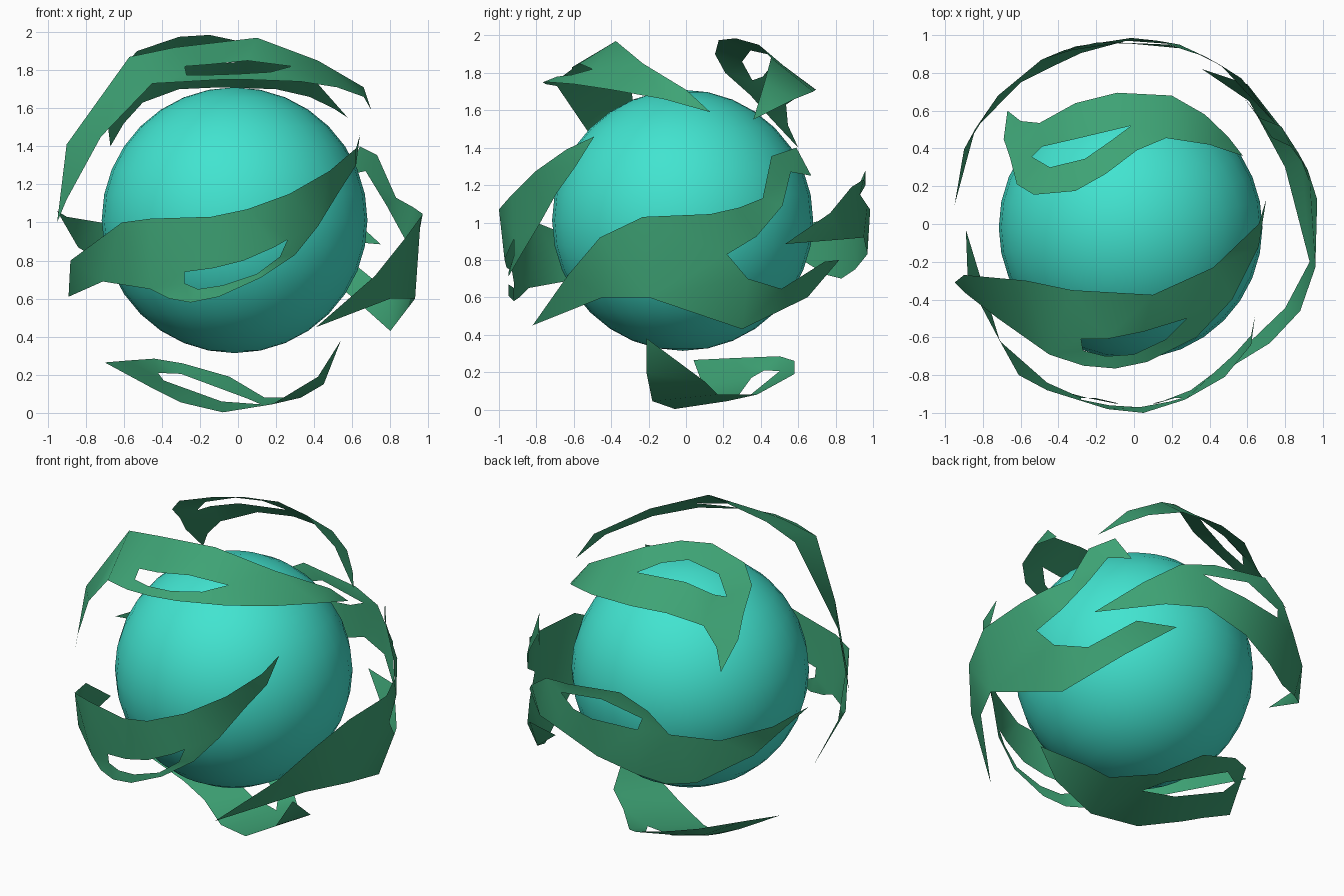
import bpy, bmesh, math
from mathutils import Vector
from mathutils.geometry import delaunay_2d_cdt

CENTRE = Vector((0, 0, 1))


def material(name, rgb):
    m = bpy.data.materials.new(name)
    m.diffuse_color = (*rgb, 1)
    return m


teal = material("teal", (0.054, 0.775, 0.631))
green = material("sea green", (0.048, 0.367, 0.178))


def inside(p, loops):
    """Even-odd test against an outline and its hole."""
    hit = False
    for lp in loops:
        for i, a in enumerate(lp):
            b = lp[i - 1]
            if (a.y > p.y) != (b.y > p.y) and p.x < (b.x - a.x) * (p.y - a.y) / (b.y - a.y) + a.x:
                hit = not hit
    return hit


def ribbon(name, outline, hole=()):
    """Thin curved patch: flatten the outline around its middle, triangulate, lift back."""
    loops3 = [[Vector(p) for p in lp] for lp in (outline, hole) if lp]
    pts = [p for lp in loops3 for p in lp]
    axis = sum(((p - CENTRE).normalized() for p in pts), Vector()).normalized()
    u = axis.orthogonal().normalized()
    v = axis.cross(u)

    def flat(p):
        d = (p - CENTRE).normalized()
        s = Vector((d.dot(u), d.dot(v)))
        return s.normalized() * math.acos(max(-1, min(1, d.dot(axis))))

    loops2 = [[flat(p) for p in lp] for lp in loops3]
    edges, start = [], 0
    for lp in loops2:
        n = len(lp)
        edges += [(start + i, start + (i + 1) % n) for i in range(n)]
        start += n
    co, _, faces, orig, _, _ = delaunay_2d_cdt([p for lp in loops2 for p in lp], edges, [], 0, 1e-5)
    bm = bmesh.new()
    verts = []
    for c, ids in zip(co, orig):
        if ids:
            verts.append(bm.verts.new(pts[ids[0]]))
        else:
            d = c.normalized()
            verts.append(bm.verts.new(CENTRE + axis * math.cos(c.length) + (u * d.x + v * d.y) * math.sin(c.length)))
    for f in faces:
        if inside(sum((co[i] for i in f), Vector((0, 0))) / len(f), loops2):
            bm.faces.new([verts[i] for i in f])
    bm.normal_update()
    for f in bm.faces:
        if f.normal.dot(f.calc_center_median() - CENTRE) < 0:
            f.normal_flip()
        f.smooth = True
    bmesh.ops.delete(bm, geom=[w for w in bm.verts if not w.link_faces], context='VERTS')
    me = bpy.data.meshes.new(name)
    bm.to_mesh(me)
    bm.free()
    me.materials.append(green)
    bpy.context.collection.objects.link(bpy.data.objects.new(name, me))


# inner ball
bpy.ops.mesh.primitive_uv_sphere_add(segments=32, ring_count=16, radius=0.698, location=(-0.018, -0.018, 1.012))
ball = bpy.context.object
ball.name = "inner_ball"
ball.data.materials.append(teal)
bpy.ops.object.shade_smooth()

# front ribbon
ribbon("front_ribbon",
       [(-.89, -.03, .61), (-.88, -.3, .80), (-.61, -.80, 1.0), (-.46, -.88, 1.02), (-.14, -.98, 1.03),
        (.05, -1, 1.07), (.27, -.93, 1.15), (.48, -.81, 1.27), (.62, -.64, 1.39), (.64, -.49, 1.46),
        (.62, -.59, 1.30), (.53, -.69, 1.16), (.42, -.79, .98), (.30, -.88, .83), (.12, -.95, .71),
        (-.1, -.95, .61), (-.25, -.92, .58), (-.36, -.89, .60), (-.46, -.84, .65), (-.71, -.62, .69)],
       [(-.28, -.93, .74), (-.28, -.92, .68), (-.21, -.92, .65), (-.08, -.95, .67), (.1, -.95, .73),
        (.22, -.92, .82), (.26, -.92, .91), (.19, -.94, .87), (.03, -.97, .80), (-.13, -.96, .76)])

# top ribbon nearest the front
ribbon("top_front_ribbon",
       [(-.95, -.31, 1.0), (-.9, -.27, 1.41), (-.57, -.30, 1.87), (-.33, -.35, 1.92), (.1, -.375, 1.97),
        (.42, -.23, 1.85), (.66, 0, 1.71), (.70, .13, 1.59), (.66, -.12, 1.66), (.52, -.4, 1.71),
        (.33, -.6, 1.74), (.07, -.73, 1.75), (-.1, -.765, 1.75), (-.27, -.75, 1.74), (-.45, -.69, 1.73),
        (-.72, -.50, 1.45), (-.9, -.36, 1.12)],
       [(-.28, -.61, 1.82), (-.15, -.61, 1.83), (.05, -.57, 1.85), (.28, -.5, 1.82), (.17, -.61, 1.79),
        (0, -.69, 1.78), (-.15, -.70, 1.775), (-.27, -.67, 1.775)])

# top ribbon nearest the back
ribbon("top_back_ribbon",
       [(-.67, .60, 1.40), (-.6, .545, 1.52), (-.5, .535, 1.63), (-.31, .64, 1.70), (-.09, .695, 1.71),
        (.2, .68, 1.70), (.375, .58, 1.66), (.5, .46, 1.60), (.577, .36, 1.55), (.4, .42, 1.75),
        (.17, .455, 1.88), (.015, .39, 1.95), (-.15, .265, 1.985), (-.31, .175, 1.975), (-.53, .155, 1.90),
        (-.62, .21, 1.80), (-.655, .345, 1.68), (-.69, .45, 1.56)],
       [(-.54, .355, 1.76), (-.485, .41, 1.78), (-.31, .45, 1.83), (-.015, .52, 1.84), (-.13, .435, 1.90),
        (-.26, .345, 1.92), (-.445, .30, 1.86)])

# right ribbon, forked towards the back
ribbon("right_ribbon",
       [(.41, -.82, .45), (.72, -.63, .72), (.88, -.46, .92), (.96, -.23, 1.03), (.97, .13, 1.045),
        (.92, .286, 1.08), (.83, .41, 1.13), (.73, .457, 1.355), (.64, .59, 1.40), (.58, .67, 1.25),
        (.67, .56, 1.27), (.78, .516, 1.09), (.87, .377, .925), (.93, .22, .83), (.89, .33, .70),
        (.78, .51, .645), (.6, .74, .79), (.36, .82, .80), (.61, .65, .60), (.8, .3, .43),
        (.93, -.2, .6), (.8, -.445, .6)])

# back ribbon
ribbon("back_ribbon",
       [(.75, .53, .885), (.57, .77, 1.05), (.38, .885, 1.19), (.18, .95, 1.23), (-.2, .96, 1.28),
        (-.37, .92, 1.19), (-.49, .87, 1.05), (-.72, .68, 1.0), (-.9, .395, 1.03), (-.95, .1, 1.06),
        (-.84, .505, .87), (-.6, .75, .72), (-.44, .83, .70), (-.28, .905, .75), (-.04, .97, .83),
        (.24, .95, .92), (.46, .84, .91)],
       [(.245, .93, 1.15), (-.068, .96, 1.2), (-.33, .92, 1.13), (-.31, .94, 1.06), (-.015, .985, 1.07),
        (.127, .97, 1.09)])

# bottom ribbon
ribbon("bottom_ribbon",
       [(.54, -.21, .38), (.45, .10, .15), (.33, .17, .08), (.14, .38, .08), (-.045, .58, .19),
        (-.29, .58, .26), (-.44, .5, .285), (-.58, .25, .275), (-.70, .04, .265), (-.45, .09, .13),
        (-.3, .08, .055), (-.08, -.06, .003), (.18, -.18, .045), (.42, -.21, .19)],
       [(.12, .22, .045), (.05, .34, .075), (-.30, .50, .205), (-.42, .42, .21), (-.39, .35, .17),
        (-.086, .27, .06)])
